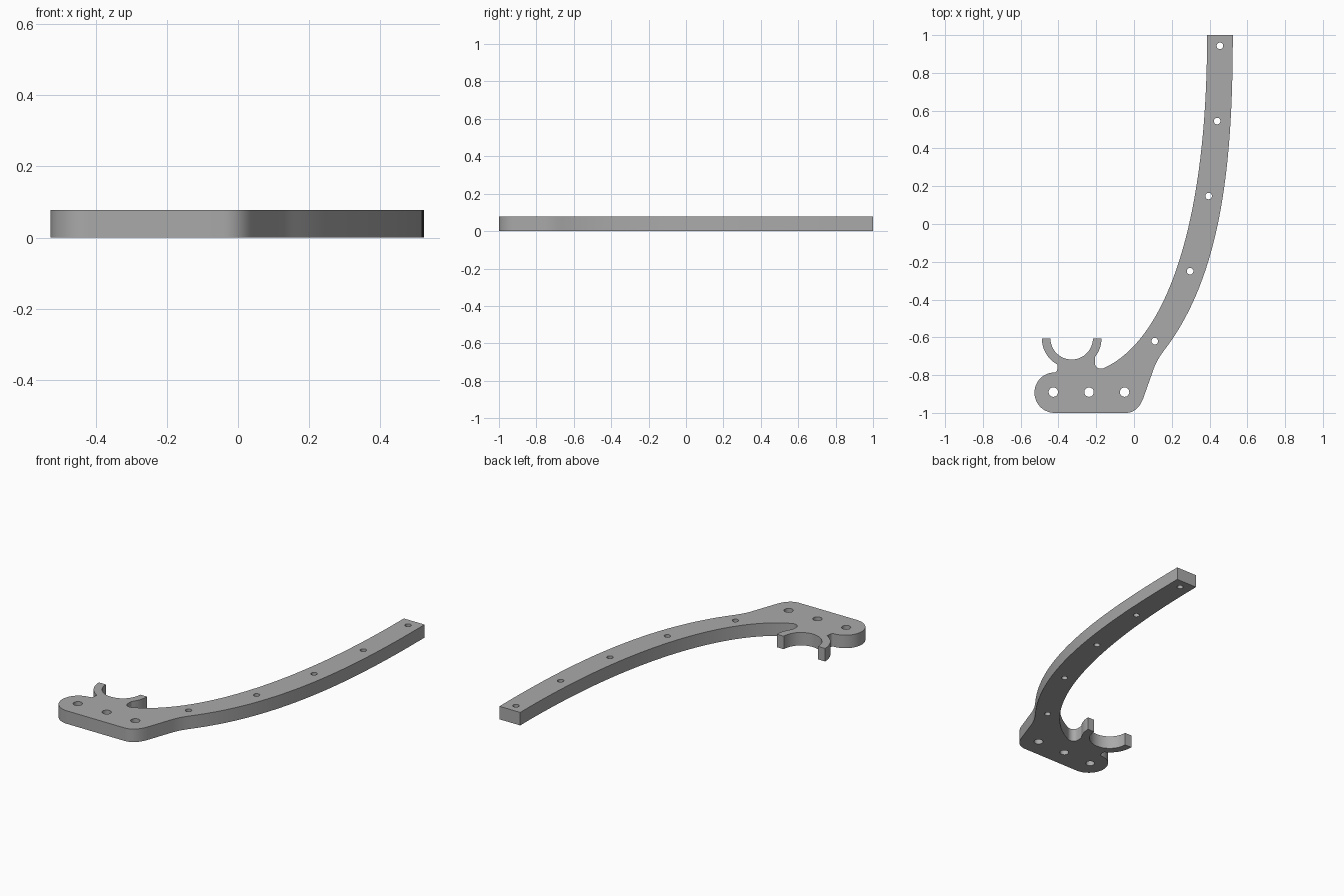
import bpy
from math import cos, sin, radians
from mathutils import Vector

cube = bpy.data.objects.get("Cube")
if cube:
    bpy.data.objects.remove(cube, do_unlink=True)

THICKNESS = 0.077


def bezier(a, b, c, d, n=8):
    """Points along a cubic curve, both ends included."""
    a, b, c, d = map(Vector, (a, b, c, d))
    ts = [i / n for i in range(n + 1)]
    return [a * (1 - t) ** 3 + b * 3 * t * (1 - t) ** 2
            + c * 3 * t * t * (1 - t) + d * t ** 3 for t in ts]


def arc(center, radius, start, end, n=16):
    """Points along a circular arc, angles in degrees."""
    angles = [radians(start + (end - start) * i / n) for i in range(n + 1)]
    return [Vector((center[0] + radius * cos(a), center[1] + radius * sin(a)))
            for a in angles]


def add_loop(curve, points):
    """Closed outline, skipping points that coincide with the previous one."""
    clean = [p for i, p in enumerate(points) if (p - points[i - 1]).length > 1e-4]
    spline = curve.splines.new("POLY")
    spline.points.add(len(clean) - 1)
    for target, p in zip(spline.points, clean):
        target.co = (p.x, p.y, 0, 1)
    spline.use_cyclic_u = True


# Outline, clockwise from the arm tip
cradle = (-0.33, -0.605)
outline = []
# Outer arm edge and flare into the mounting foot
outline += bezier((0.523, 1), (0.523, 0.35), (0.47, -0.255), (0.17, -0.655), 40)
outline += bezier((0.17, -0.655), (0.14, -0.695), (0.122, -0.72), (0.105, -0.765))
# Rounded foot
outline += bezier((0.05, -0.92), (0.03, -0.973), (0, -1), (-0.045, -1), 12)
outline += arc((-0.42, -0.893), 0.107, 270, 90, 28)
outline += bezier((-0.42, -0.786), (-0.405, -0.783), (-0.405, -0.77), (-0.405, -0.743))
# Open half-ring cradle
outline += arc(cradle, 0.158, 241, 180, 14)
outline += arc(cradle, 0.1125, 180, 360, 36)
outline += arc(cradle, 0.158, 360, 322, 10)
# Fillet into the inner arm edge
outline += bezier((-0.207, -0.735), (-0.207, -0.76), (-0.185, -0.77), (-0.165, -0.765))
outline += bezier((-0.165, -0.765), (0.15, -0.63), (0.387, -0.05), (0.387, 1), 48)

curve = bpy.data.curves.new("bracket_arm", "CURVE")
curve.dimensions = "2D"
curve.fill_mode = "BOTH"
curve.extrude = THICKNESS / 2
add_loop(curve, outline)

# Mounting holes in the foot, smaller holes along the arm
for x in (-0.427, -0.238, -0.05):
    add_loop(curve, arc((x, -0.89), 0.025, 0, 360, 24))
for spot in ((0.455, 0.943), (0.44, 0.545), (0.395, 0.148),
             (0.297, -0.25), (0.11, -0.62)):
    add_loop(curve, arc(spot, 0.0175, 0, 360, 20))

# Solid mesh resting on the ground
arm = bpy.data.objects.new("bracket_arm", curve)
bpy.context.collection.objects.link(arm)
arm.location.z = THICKNESS / 2
bpy.ops.object.select_all(action="DESELECT")
arm.select_set(True)
bpy.context.view_layer.objects.active = arm
bpy.ops.object.convert(target="MESH")
arm = bpy.context.object
bpy.ops.object.mode_set(mode="EDIT")
bpy.ops.mesh.select_all(action="SELECT")
bpy.ops.mesh.remove_doubles(threshold=0.0001)
bpy.ops.mesh.normals_make_consistent(inside=False)
bpy.ops.object.mode_set(mode="OBJECT")
bpy.ops.object.shade_smooth_by_angle(angle=radians(30))

# Plain grey finish
grey = bpy.data.materials.new("plain_grey")
grey.use_nodes = True
color = (0.4, 0.4, 0.4, 1)
grey.diffuse_color = color
grey.node_tree.nodes["Principled BSDF"].inputs["Base Color"].default_value = color
arm.data.materials.clear()
arm.data.materials.append(grey)
